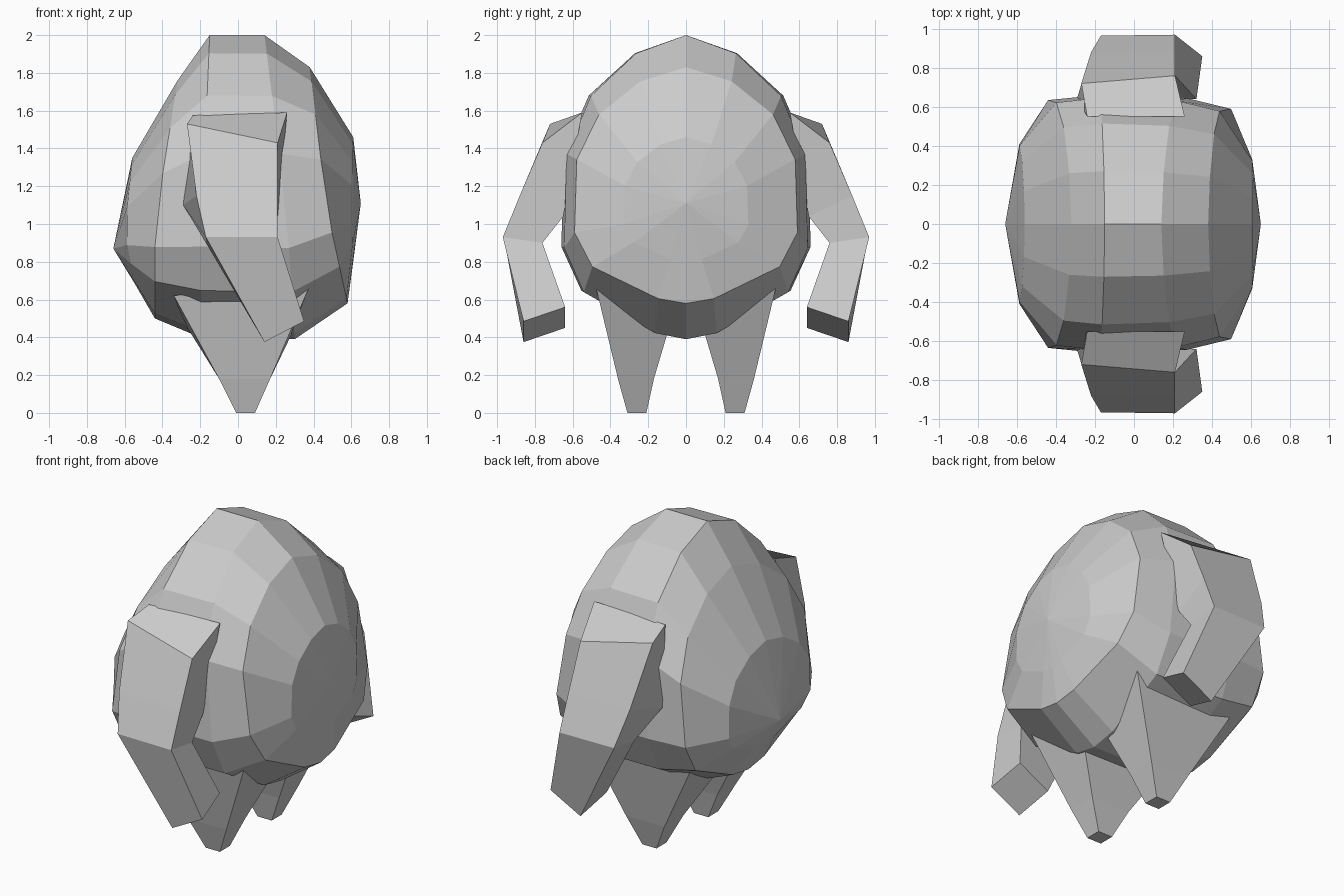
import bpy, bmesh

if "Cube" in bpy.data.objects:
    bpy.data.objects.remove(bpy.data.objects["Cube"])


def loft(name, rings, start=None, end=None, mirror=False):
    """Skin a list of closed rings; ends are capped or fanned to a point."""
    bm = bmesh.new()
    loops = [[bm.verts.new(p) for p in ring] for ring in rings]
    n = len(loops[0])
    for a, b in zip(loops, loops[1:]):
        for i in range(n):
            j = (i + 1) % n
            bm.faces.new((a[i], a[j], b[j], b[i]))
    for loop, tip in ((loops[0], start), (loops[-1], end)):
        if tip:
            v = bm.verts.new(tip)
            for i in range(n):
                bm.faces.new((loop[i], loop[(i + 1) % n], v))
        else:
            bm.faces.new(loop)
    bmesh.ops.recalc_face_normals(bm, faces=bm.faces)
    mesh = bpy.data.meshes.new(name)
    bm.to_mesh(mesh)
    bm.free()
    ob = bpy.data.objects.new(name, mesh)
    bpy.context.collection.objects.link(ob)
    if mirror:
        m = ob.modifiers.new("mirror", 'MIRROR')
        m.use_axis = (False, True, False)
        m.use_mirror_merge = False
    return ob


# Shared half cross-section of the body: (width share, height share)
HALF = [(0, 1), (.41, .94), (.78, .8), (.98, .61), (1, .3), (.84, .155), (.25, .02), (0, 0)]
PROFILE = HALF + [(-w, h) for w, h in HALF[-2:0:-1]]


def body_ring(x_top, x_mid, x_bot, z_top, z_bot, half_width):
    ring = []
    for w, h in PROFILE:
        if h > .4:
            x = x_mid + (x_top - x_mid) * (h - .4) / .6
        else:
            x = x_bot + (x_mid - x_bot) * h / .4
        ring.append((x, w * half_width, z_bot + h * (z_top - z_bot)))
    return ring


# Egg-shaped body from back to face, with a small nose peak at +x
loft("body", [
    body_ring(-.56, -.60, -.55, 1.35, .69, .41),
    body_ring(-.32, -.44, -.44, 1.76, .50, .635),
    body_ring(-.15, -.19, -.20, 2.00, .40, .66),
    body_ring(.14, .26, .30, 2.00, .39, .645),
    body_ring(.38, .47, .58, 1.83, .58, .59),
    body_ring(.61, .605, .61, 1.46, .80, .33),
], start=(-.66, 0, .87), end=(.65, 0, 1.11))

# Arms: shoulder, armpit, elbow, hand
loft("arms", [
    [(-.27, .72, 1.53), (.21, .76, 1.43), (.26, .55, 1.59), (-.24, .55, 1.575)],
    [(-.22, .88, 1.15), (.21, .88, 1.15), (.21, .65, 1.04), (-.29, .65, 1.10)],
    [(-.17, .965, .93), (.21, .97, .93), (.21, .76, .90), (-.17, .76, .90)],
    [(.14, .86, .375), (.35, .86, .485), (.32, .64, .56), (.11, .64, .45)],
], mirror=True)

# Legs: tapered stumps with a tiny flat foot
loft("legs", [
    [(-.34, .45, .62), (.40, .49, .72), (.30, .09, .45), (-.28, .09, .47)],
    [(-.10, .36, .18), (.17, .36, .18), (.17, .17, .18), (-.10, .17, .18)],
    [(-.01, .31, 0), (.09, .31, 0), (.09, .21, 0), (-.01, .21, 0)],
], mirror=True)
